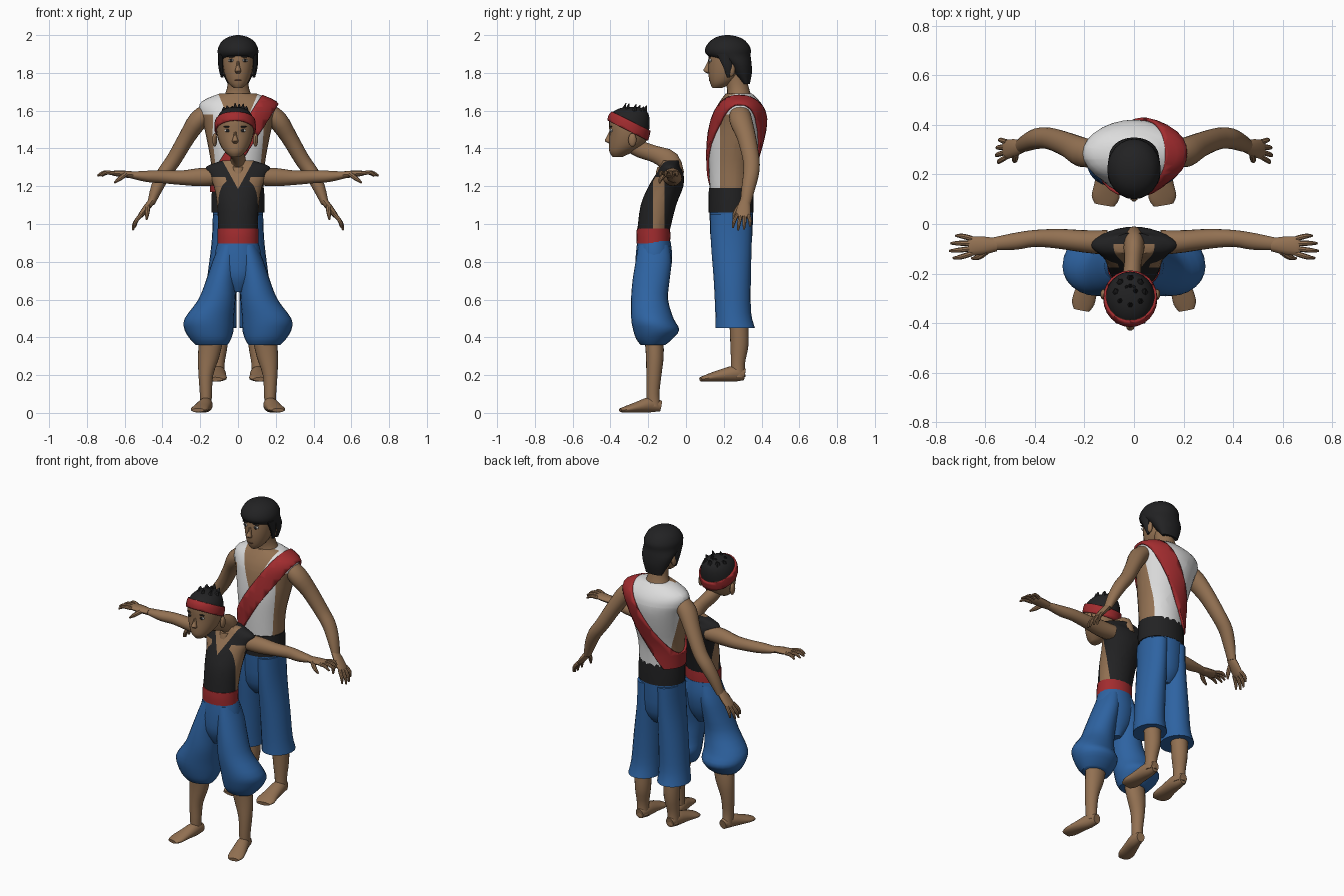
import bpy, bmesh, math, random
from mathutils import Vector

cube = bpy.data.objects.get("Cube")
if cube:
    bpy.data.objects.remove(cube, do_unlink=True)
random.seed(4)
made = []


def material(name, *rgb):
    m = bpy.data.materials.new(name)
    m.use_nodes = True
    m.diffuse_color = (*rgb, 1)
    shader = next(node for node in m.node_tree.nodes if node.type == "BSDF_PRINCIPLED")
    shader.inputs["Base Color"].default_value = (*rgb, 1)
    return m


SKIN = material("skin", .29, .165, .085)
BLACK = material("black cloth and hair", .016, .016, .017)
WHITE = material("white cloth", .72, .72, .72)
RED = material("red cloth", .36, .025, .028)
BLUE = material("blue cloth", .027, .125, .36)
EYE = material("eye white", .55, .53, .5)
LIP = material("lip brown", .19, .085, .05)


def smooth_sections(secs, steps=3):
    """Catmull-Rom interpolation of (x, y, z, a, b) sections."""
    out = []
    for i in range(len(secs) - 1):
        p0, p1, p2 = secs[max(i - 1, 0)], secs[i], secs[i + 1]
        p3 = secs[min(i + 2, len(secs) - 1)]
        for k in range(steps):
            t = k / steps
            out.append([q1 + .5 * t * (q2 - q0 + t * (2 * q0 - 5 * q1 + 4 * q2 - q3
                        + t * (3 * (q1 - q2) + q3 - q0)))
                        for q0, q1, q2, q3 in zip(p0, p1, p2, p3)])
    return out + [list(secs[-1])]


def finish(name, bm, mats):
    bmesh.ops.recalc_face_normals(bm, faces=bm.faces[:])
    mesh = bpy.data.meshes.new(name)
    bm.to_mesh(mesh)
    bm.free()
    ob = bpy.data.objects.new(name, mesh)
    bpy.context.collection.objects.link(ob)
    for m in mats:
        mesh.materials.append(m)
    made.append(ob)
    return ob


def loft(name, secs, mats, ref=None, n=20, grow=0, side=1, cuts=(), rule=None, keep=None):
    """Skin elliptical sections; level ones, or square to the path if ref is given."""
    if not isinstance(mats, list):
        mats = [mats]
    secs = smooth_sections(secs)
    pts = [Vector((s[0] * side, s[1], s[2])) for s in secs]
    bm = bmesh.new()
    rings = []
    for i, (c, s) in enumerate(zip(pts, secs)):
        u, v = Vector((1, 0, 0)), Vector((0, 1, 0))
        if ref:
            t = (pts[min(i + 1, len(pts) - 1)] - pts[max(i - 1, 0)]).normalized()
            u = t.cross(Vector(ref)).normalized()
            v = u.cross(t)
        a, b = max(s[3], .002) + grow, max(s[4], .002) + grow
        rings.append([bm.verts.new(c + u * a * math.cos(w) + v * b * math.sin(w))
                      for w in (math.tau * k / n for k in range(n))])
    for lo, hi in zip(rings, rings[1:]):
        for k in range(n):
            bm.faces.new((lo[k], lo[(k + 1) % n], hi[(k + 1) % n], hi[k]))
    bm.faces.new(rings[0])
    bm.faces.new(rings[-1])
    for co, no in cuts:
        bmesh.ops.bisect_plane(bm, geom=bm.verts[:] + bm.edges[:] + bm.faces[:],
                               plane_co=co, plane_no=no)
    if keep:
        drop = [f for f in bm.faces if not keep(f.calc_center_median())]
        bmesh.ops.delete(bm, geom=drop, context="FACES")
    if rule:
        for f in bm.faces:
            f.material_index = rule(f.calc_center_median())
    ob = finish(name, bm, mats)
    if keep:
        wrap = ob.modifiers.new("thickness", "SOLIDIFY")
        wrap.thickness, wrap.offset = .014, -1
    return ob


def pair(name, secs, mat, **kw):
    for label, s in (("left", 1), ("right", -1)):
        loft(f"{label}_{name}", secs, mat, side=s, **kw)


def blob(name, loc, size, mat):
    bm = bmesh.new()
    bmesh.ops.create_uvsphere(bm, u_segments=12, v_segments=8, radius=1)
    bmesh.ops.scale(bm, vec=size, verts=bm.verts)
    bmesh.ops.translate(bm, vec=loc, verts=bm.verts)
    finish(name, bm, [mat])


def hand(who, wrist, along, palm):
    """Palm, four curled fingers and a thumb on each side."""
    w, d, p = Vector(wrist), Vector(along).normalized(), Vector(palm)
    s = Vector((0, -1, 0))
    front = (0, 1, 0)
    at = lambda v, a, b: (*v, a, b)
    pair(who + "_palm", [at(w - d * .02, .018, .026), at(w + d * .03, .018, .036),
                         at(w + d * .08, .014, .038), at(w + d * .095, .01, .034)],
         SKIN, ref=front, n=12)
    for i, reach in enumerate((.075, .09, .085, .065)):
        off = s * (.03 - .02 * i)
        base = w + d * .08 + off
        pair(f"{who}_finger_{i}", [at(base, .011, .011),
                                   at(base + d * reach * .6 + off * .4, .01, .01),
                                   at(base + d * reach + off * .5 + p * .02, .005, .005)],
             SKIN, ref=front, n=8)
    root = w + d * .02 + s * .025
    pair(who + "_thumb", [at(root, .013, .013), at(root + d * .03 + s * .02 + p * .025, .012, .012),
                          at(root + d * .06 + s * .025 + p * .05, .005, .005)], SKIN, ref=front, n=8)


def face(who, x, y, z, gap, ear):
    """Eyes, brows, nose, mouth and ears, placed from the bridge of the nose."""
    for label, s in (("left", 1), ("right", -1)):
        e = x + s * gap
        blob(f"{label}_{who}_eye", (e, y, z), (.017, .008, .009), EYE)
        blob(f"{label}_{who}_pupil", (e, y - .005, z), (.009, .006, .009), BLACK)
        blob(f"{label}_{who}_brow", (e, y - .003, z + .02), (.022, .007, .004), BLACK)
        blob(f"{label}_{who}_ear", (x + s * ear, y + .11, z - .05), (.013, .022, .036), SKIN)
    loft(who + "_nose", [(x, y, z, .007, .01), (x, y - .014, z - .035, .01, .014),
                         (x, y - .02, z - .055, .017, .017), (x, y - .006, z - .068, .01, .01)], SKIN, n=10)
    blob(who + "_mouth", (x, y + .008, z - .105), (.024, .014, .007), LIP)


# Man: trousers, belt, legs and feet
loft("man_hips", [(0, .24, .8, .05, .06), (0, .24, .88, .12, .105), (0, .24, 1.08, .134, .116)], BLUE)
pair("man_trouser_leg", [(.1, .26, .45, .093, .105), (.095, .25, .53, .086, .095),
                         (.085, .245, .7, .08, .098), (.07, .24, .9, .07, .108),
                         (.065, .24, 1.05, .068, .112)], BLUE)
loft("man_belt", [(0, .238, 1.06, .139, .119), (0, .238, 1.12, .14, .119), (0, .238, 1.19, .138, .117)], BLACK)
pair("man_shin", [(.105, .275, .19, .036, .04), (.105, .275, .26, .034, .037),
                  (.1, .283, .36, .045, .048), (.1, .28, .48, .05, .05)], SKIN)
pair("man_foot", [(.105, .312, .203, .025, .03), (.105, .26, .208, .04, .042), (.11, .17, .195, .048, .03),
                  (.115, .11, .184, .056, .019), (.12, .077, .178, .04, .011)], SKIN, ref=(0, 0, 1))

# Man: open vest with deep neck and armholes
chest = [(0, .24, 1.17, .134, .114), (0, .242, 1.3, .14, .121), (0, .258, 1.42, .16, .137),
         (0, .277, 1.53, .184, .142), (0, .285, 1.6, .207, .132), (0, .285, 1.65, .19, .105),
         (0, .28, 1.69, .1, .07)]


def vest_rule(c):
    neck = c.y < .26 and abs(c.x) < (c.z - 1.44) * .42
    armhole = .18 < c.y < .31 and c.z < 1.58 and abs(c.x) > .08
    return 1 if neck or armhole else 0


loft("man_vest", chest, [WHITE, SKIN], n=28, rule=vest_rule,
     cuts=[((0, 0, 1.44), (1, 0, -.42)), ((0, 0, 1.44), (1, 0, .42)), ((0, .26, 0), (0, 1, 0)),
           ((0, .18, 0), (0, 1, 0)), ((0, .31, 0), (0, 1, 0)), ((0, 0, 1.58), (0, 0, 1))])

# Sash from the left shoulder to the right hip
lean, shoulder = Vector((.84, 0, -.54)), Vector((.165, 0, 1.65))
loft("man_sash", chest, RED, n=28, grow=.013,
     cuts=[(shoulder + lean * .05, lean), (shoulder - lean * .05, lean)],
     keep=lambda c: abs((c - shoulder).dot(lean)) < .05)

# Man: arms, neck, head and hair
pair("man_arm", [(.15, .285, 1.6, .045, .05), (.21, .29, 1.55, .052, .06), (.27, .32, 1.46, .044, .05),
                 (.34, .345, 1.34, .04, .044), (.39, .345, 1.27, .038, .042),
                 (.43, .33, 1.19, .032, .036), (.46, .315, 1.11, .02, .028)], SKIN, ref=(0, 1, 0))
hand("man", (.465, .31, 1.11), (.55, -.1, -.7), (-.6, 0, -.5))
loft("man_neck", [(0, .285, 1.63, .1, .08), (0, .28, 1.69, .068, .062), (0, .27, 1.74, .055, .058),
                  (0, .255, 1.8, .055, .06)], SKIN)
loft("man_head", [(0, .165, 1.72, .022, .025), (0, .185, 1.745, .05, .057), (0, .207, 1.79, .071, .088),
                  (0, .215, 1.85, .082, .097), (0, .225, 1.92, .085, .1), (0, .225, 1.96, .06, .07)], SKIN)
loft("man_hair", [(0, .318, 1.742, .055, .02), (0, .297, 1.8, .083, .052), (0, .275, 1.85, .1, .072),
                  (0, .228, 1.892, .106, .114), (0, .222, 1.93, .106, .12), (0, .222, 1.97, .083, .092),
                  (0, .22, 1.992, .045, .052), (0, .22, 2, .008, .01)], BLACK, n=24)
pair("man_side_lock", [(.084, .225, 1.775, .006, .008), (.09, .22, 1.83, .014, .024),
                       (.09, .2, 1.9, .016, .04)], BLACK, n=10)
face("man", 0, .128, 1.866, .036, .083)

# Boy: baggy trousers, belt, legs and feet
loft("boy_hips", [(0, -.18, .64, .03, .05), (0, -.178, .72, .1, .088), (0, -.17, .82, .124, .097),
                  (0, -.17, .91, .106, .088)], BLUE)
pair("boy_trouser_leg", [(.14, -.175, .36, .085, .065), (.145, -.168, .39, .108, .095),
                         (.153, -.158, .44, .13, .122), (.152, -.178, .5, .13, .112),
                         (.112, -.193, .6, .098, .098), (.09, -.185, .7, .08, .098),
                         (.068, -.172, .8, .068, .095), (.05, -.17, .89, .05, .08)], BLUE, n=24)
loft("boy_belt", [(0, -.173, .898, .108, .089), (0, -.173, .94, .108, .09), (0, -.172, .976, .108, .088)], RED)
pair("boy_shin", [(.17, -.17, .035, .03, .036), (.17, -.175, .1, .032, .034), (.17, -.17, .2, .039, .04),
                  (.155, -.165, .3, .057, .047), (.14, -.17, .4, .065, .05)], SKIN)
pair("boy_foot", [(.162, -.133, .036, .025, .028), (.17, -.19, .043, .036, .04), (.19, -.26, .03, .043, .028),
                  (.205, -.315, .019, .046, .018), (.212, -.348, .014, .032, .01)], SKIN, ref=(0, 0, 1))


# Boy: dark vest with neck notch and side openings
def top_rule(c):
    neck = c.y < -.08 and abs(c.x) < (c.z - 1.185) * .55
    opening = -.175 < c.y < -.115 and c.z < 1.25 and abs(c.x) > .05
    return 1 if neck or opening else 0


loft("boy_vest", [(0, -.172, .965, .104, .086), (0, -.146, 1.1, .111, .094), (0, -.106, 1.2, .128, .092),
                  (0, -.085, 1.27, .163, .071), (0, -.085, 1.305, .166, .052), (0, -.08, 1.335, .085, .045)],
     [BLACK, SKIN], n=28, rule=top_rule,
     cuts=[((0, 0, 1.185), (1, 0, -.55)), ((0, 0, 1.185), (1, 0, .55)), ((0, -.08, 0), (0, 1, 0)),
           ((0, -.175, 0), (0, 1, 0)), ((0, -.115, 0), (0, 1, 0)), ((0, 0, 1.25), (0, 0, 1))])

# Boy: outstretched arms, forward neck and head
pair("boy_arm", [(.11, -.075, 1.25, .045, .05), (.2, -.07, 1.248, .048, .045), (.3, -.06, 1.245, .038, .04),
                 (.4, -.058, 1.25, .034, .034), (.48, -.07, 1.252, .03, .034),
                 (.57, -.08, 1.26, .017, .025)], SKIN, ref=(0, 1, 0))
hand("boy", (.575, -.085, 1.262), (1, -.05, .08), (0, 0, -1))
loft("boy_neck", [(0, -.085, 1.27, .075, .045), (0, -.095, 1.335, .06, .042), (-.005, -.16, 1.368, .045, .035),
                  (-.012, -.24, 1.395, .045, .04), (-.015, -.3, 1.43, .045, .04)], SKIN, ref=(1, 0, 0))
X = -.015
skull = [(X, -.362, 1.355, .024, .026), (X, -.345, 1.38, .053, .06), (X, -.315, 1.42, .08, .093),
         (X, -.302, 1.48, .098, .103), (X, -.3, 1.54, .099, .108), (X, -.298, 1.585, .083, .098),
         (X, -.29, 1.612, .05, .062), (X, -.29, 1.62, .01, .012)]
tilt = Vector((0, .5, 1))
low, high = Vector((0, -.3, 1.49)), Vector((0, -.3, 1.55))
loft("boy_head", skull, [SKIN, BLACK], n=24, cuts=[(high, tilt)],
     rule=lambda c: int((c - high).dot(tilt) > 0))
loft("boy_headband", skull, RED, n=24, grow=.009, cuts=[(low, tilt), (high, tilt)],
     keep=lambda c: (c - low).dot(tilt) > 0 > (c - high).dot(tilt))
face("boy", X, -.394, 1.495, .04, .108)

# Boy: short upright tufts of hair
for i in range(12):
    w, r = i * math.tau / 8, .055 if i < 8 else .02
    px, py = X + r * math.cos(w), -.275 + r * math.sin(w)
    tip = random.uniform(1.618, 1.642)
    loft(f"boy_tuft_{i}", [(px, py, 1.56, .022, .022), (px, py, 1.6, .016, .016),
                           (px + .1 * (px - X), py + .012, tip, .002, .002)], BLACK, n=6)

bpy.ops.object.select_all(action="DESELECT")
for ob in made:
    ob.select_set(True)
bpy.context.view_layer.objects.active = made[0]
bpy.ops.object.shade_smooth_by_angle(angle=math.radians(42))
